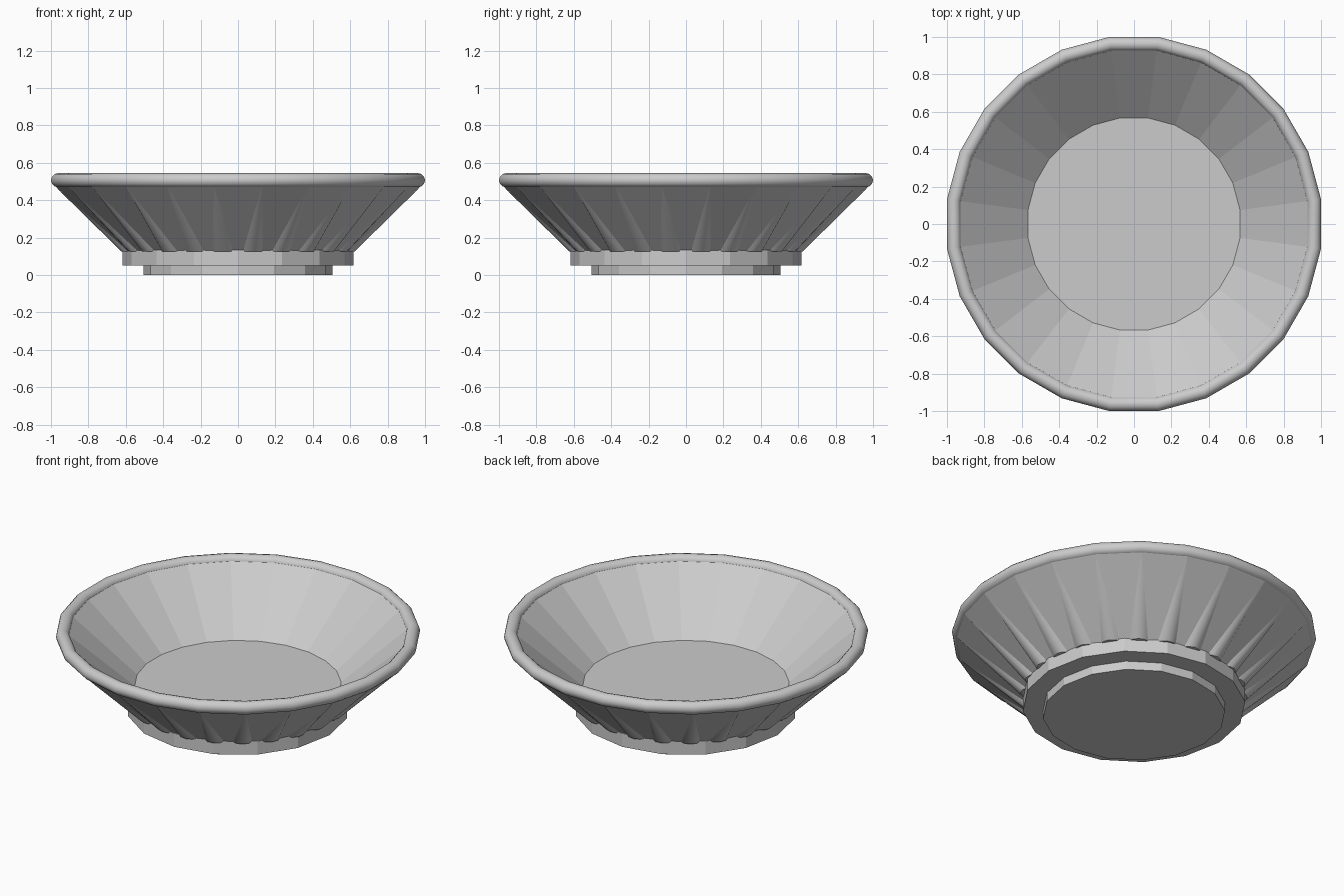
import bpy, bmesh, math

if "Cube" in bpy.data.objects:
    bpy.data.objects.remove(bpy.data.objects["Cube"])

SIDES = 24
HALF = math.pi / SIDES
FLAT = math.cos(HALF)          # flat-side distance / corner radius


def make_object(name, bm):
    bmesh.ops.recalc_face_normals(bm, faces=bm.faces[:])
    mesh = bpy.data.meshes.new(name)
    bm.to_mesh(mesh)
    bm.free()
    ob = bpy.data.objects.new(name, mesh)
    bpy.context.collection.objects.link(ob)
    return ob


def lathe(name, profile, sides, offset=0.0, closed=False, smooth=False):
    """Revolve (radius, z) points; open profiles are capped at both ends."""
    bm = bmesh.new()
    rings = []
    for r, z in profile:
        angles = [offset + 2 * math.pi * i / sides for i in range(sides)]
        rings.append([bm.verts.new((r * math.cos(a), r * math.sin(a), z)) for a in angles])
    pairs = list(zip(rings, rings[1:]))
    if closed:
        pairs.append((rings[-1], rings[0]))
    for lo, hi in pairs:
        for i in range(sides):
            j = (i + 1) % sides
            f = bm.faces.new((lo[i], lo[j], hi[j], hi[i]))
            f.smooth = smooth
    if not closed:
        bm.faces.new(rings[0])
        bm.faces.new(rings[-1])
    return make_object(name, bm)


# Foot and the wider ring above it
lathe("foot", [(0.505, 0.0), (0.505, 0.06)], 16)
lathe("foot_ring", [(0.617, 0.052), (0.617, 0.134)], 16)

# Bowl wall: outside up to the rim, then inside down to the flat floor
lathe("bowl", [(0.58, 0.10), (0.608, 0.128), (0.985, 0.475), (0.975, 0.51),
               (0.935, 0.515), (0.567 / FLAT, 0.20)], SIDES, HALF)

# Rounded rim
tube = 0.038
rim_profile = [(1 / FLAT - tube + tube * math.cos(2 * math.pi * k / 12),
                0.507 + tube * math.sin(2 * math.pi * k / 12)) for k in range(12)]
rim = lathe("rim", rim_profile, SIDES, HALF, closed=True, smooth=True)

# Tapering ribs on the outside, one on each corner of the wall
bm = bmesh.new()
section = [(-0.057, 0.592), (-0.035, 0.618), (0.0, 0.628), (0.035, 0.618), (0.057, 0.592)]
for i in range(SIDES):
    a = HALF + 2 * HALF * i
    c, s = math.cos(a), math.sin(a)

    def place(t, r, z):
        return bm.verts.new((r * c - t * s, r * s + t * c, z))

    tip = place(0, 0.984, 0.472)
    base = [place(t, r, 0.125) for t, r in section]
    for p, q in zip(base, base[1:]):
        bm.faces.new((p, q, tip)).smooth = True
    bm.faces.new((base[-1], base[0], tip))
    bm.faces.new(base)
ribs = make_object("wall_ribs", bm)

# Smooth the rounded parts, keeping their creases
for ob in (rim, ribs):
    bpy.ops.object.select_all(action='DESELECT')
    ob.select_set(True)
    bpy.context.view_layer.objects.active = ob
    bpy.ops.object.shade_smooth_by_angle(angle=math.radians(40))
